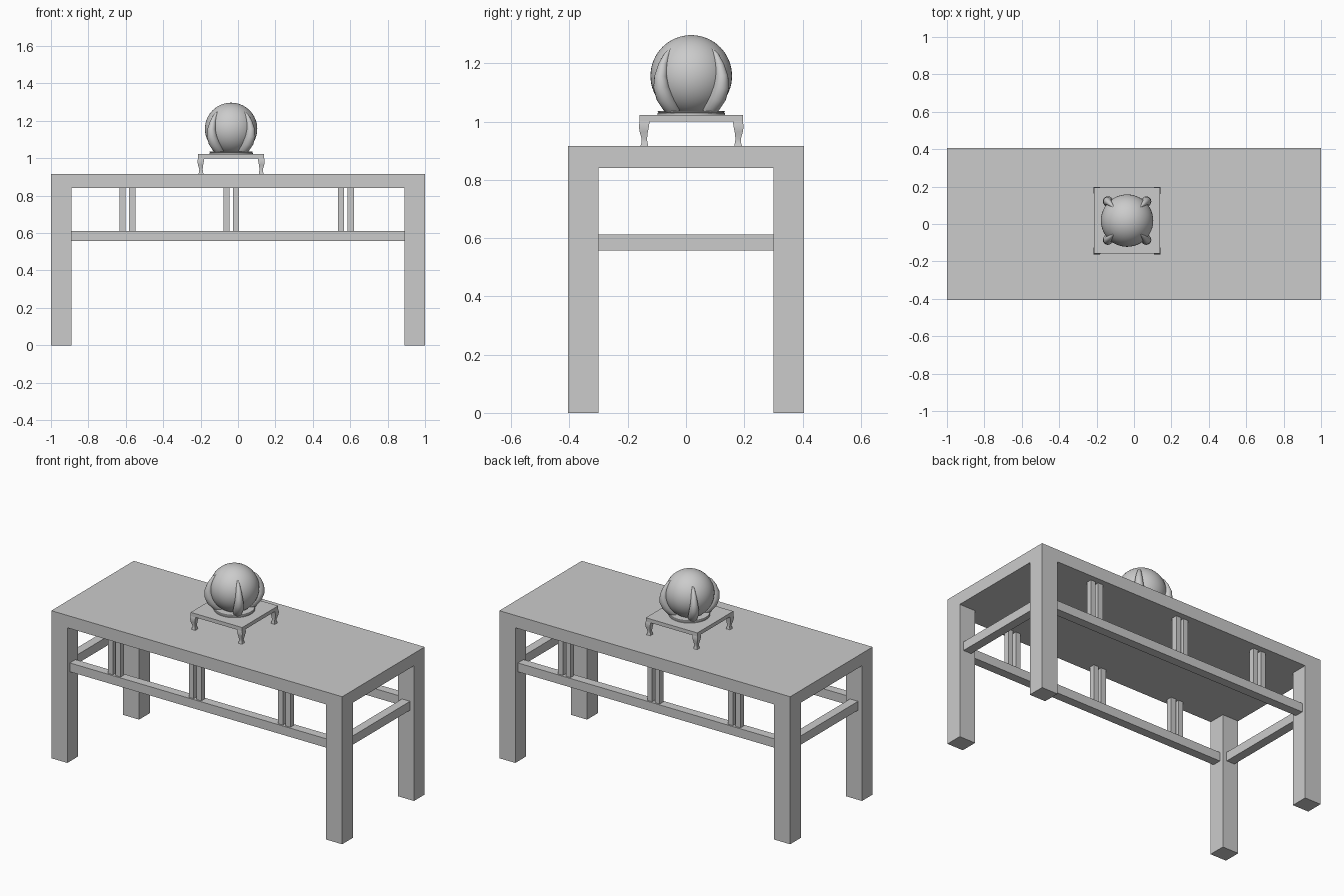
import bpy, bmesh, math
from mathutils import Vector

if "Cube" in bpy.data.objects:
    bpy.data.objects.remove(bpy.data.objects["Cube"])

grey = bpy.data.materials.new("plain grey")
grey.use_nodes = True
grey.diffuse_color = (0.6, 0.6, 0.6, 1)
grey.node_tree.nodes["Principled BSDF"].inputs["Base Color"].default_value = (0.6, 0.6, 0.6, 1)

SX, SY = -0.037, 0.018                      # centre of the display stand
CORNERS = [(sx, sy) for sx in (-1, 1) for sy in (-1, 1)]


def finish(name, bm, smooth=None):
    bmesh.ops.recalc_face_normals(bm, faces=bm.faces)
    mesh = bpy.data.meshes.new(name)
    bm.to_mesh(mesh)
    bm.free()
    mesh.materials.append(grey)
    obj = bpy.data.objects.new(name, mesh)
    bpy.context.collection.objects.link(obj)
    if smooth:
        bpy.ops.object.select_all(action='DESELECT')
        bpy.context.view_layer.objects.active = obj
        obj.select_set(True)
        bpy.ops.object.shade_smooth_by_angle(angle=math.radians(smooth))
    return obj


def box(name, x, y, z):
    bm = bmesh.new()
    bmesh.ops.create_cube(bm, size=1)
    for v in bm.verts:
        v.co = [lo + (c + 0.5) * (hi - lo) for c, (lo, hi) in zip(v.co, (x, y, z))]
    return finish(name, bm)


def loft(name, rings, smooth):
    bm = bmesh.new()
    loops = [[bm.verts.new(p) for p in ring] for ring in rings]
    n = len(loops[0])
    for a, b in zip(loops, loops[1:]):
        for i in range(n):
            j = (i + 1) % n
            bm.faces.new((a[i], a[j], b[j], b[i]))
    bm.faces.new(loops[0])
    bm.faces.new(loops[-1])
    return finish(name, bm, smooth)


def span(sign, inner, outer):
    return tuple(sorted((sign * inner, sign * outer)))


# Table top and legs
box("table_top", (-1, 1), (-0.405, 0.405), (0.84, 0.917))
for sx, sy in CORNERS:
    box("table_leg", span(sx, 0.89, 1), span(sy, 0.3, 0.405), (0, 0.84))

# Rails, with pairs of slats on the long sides
for s in (-1, 1):
    box("long_rail", (-0.89, 0.89), span(s, 0.325, 0.38), (0.557, 0.612))
    box("end_rail", span(s, 0.918, 0.973), (-0.3, 0.3), (0.557, 0.612))
    for centre in (-0.591, -0.036, 0.577):
        for side in (-1, 1):
            x = centre + side * 0.026
            box("slat", (x - 0.0165, x + 0.0165), span(s, 0.335, 0.37), (0.612, 0.84))

# Display stand with shaped legs
box("stand_top", (SX - 0.177, SX + 0.177), (SY - 0.177, SY + 0.177), (1, 1.023))
LEG = [(0.143, 0.177, 1.0), (0.145, 0.18, 0.985), (0.149, 0.177, 0.965),
       (0.152, 0.17, 0.94), (0.15, 0.171, 0.928), (0.148, 0.174, 0.917)]
for sx, sy in CORNERS:
    loft("stand_leg", [[(SX + sx * u, SY + sy * v, z)
                        for u, v in ((a, a), (b, a), (b, b), (a, b))]
                       for a, b, z in LEG], 40)

# Round base under the ball
BASE = [(0.116, 1.023), (0.116, 1.029), (0.11, 1.031), (0.116, 1.033), (0.114, 1.037)]
loft("ball_base", [[(SX + r * math.cos(t * math.tau / 48), SY + r * math.sin(t * math.tau / 48), z)
                    for t in range(48)] for r, z in BASE], 30)

# Ball
bm = bmesh.new()
bmesh.ops.create_uvsphere(bm, u_segments=48, v_segments=32, radius=0.14)
bmesh.ops.translate(bm, verts=bm.verts, vec=(SX, SY, 1.157))
finish("ball", bm, 40)

# Tapered claws gripping the ball: distance out, height, thickness
CLAW = [(0.08, 1.035, 0.02), (0.102, 1.052, 0.027), (0.13, 1.085, 0.029), (0.146, 1.12, 0.027),
        (0.148, 1.155, 0.022), (0.137, 1.195, 0.016), (0.12, 1.228, 0.01), (0.1, 1.252, 0.002)]
for sx, sy in CORNERS:
    out = Vector((sx, sy, 0)).normalized()
    across = Vector((-out.y, out.x, 0))
    rings = []
    for i, (r, z, w) in enumerate(CLAW):
        a, b = CLAW[max(i - 1, 0)], CLAW[min(i + 1, len(CLAW) - 1)]
        along = (out * (b[0] - a[0]) + Vector((0, 0, b[1] - a[1]))).normalized()
        normal = across.cross(along)
        mid = Vector((SX, SY, z)) + out * r
        rings.append([mid + w * (across * math.cos(t) + normal * math.sin(t))
                      for t in (k * math.tau / 16 for k in range(16))])
    loft("claw", rings, 60)
